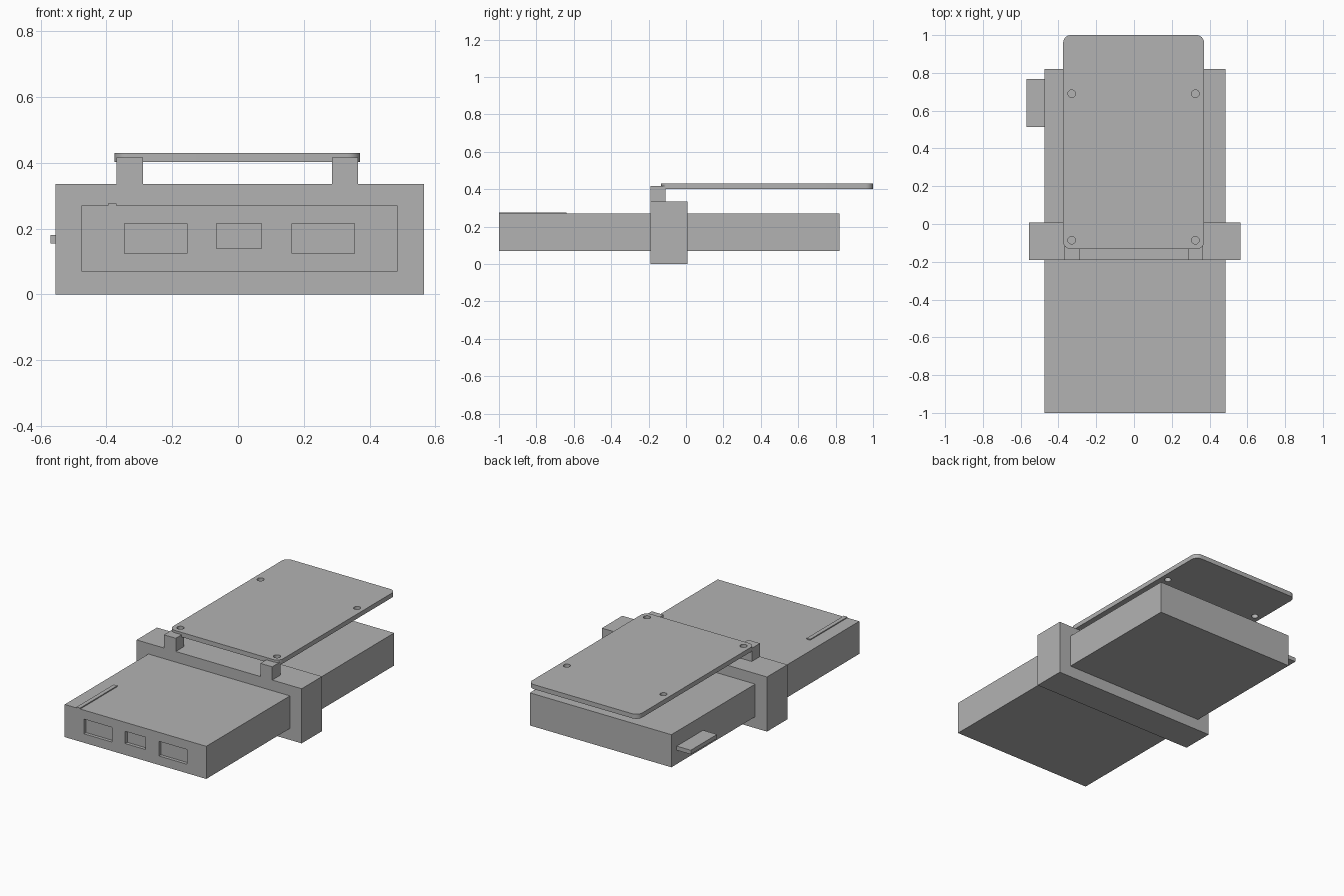
import bpy
import bmesh
from mathutils import Matrix, Vector

default_cube = bpy.data.objects.get("Cube")
if default_cube:
    bpy.data.objects.remove(default_cube, do_unlink=True)

GREY = (0.448, 0.448, 0.448, 1.0)
grey = bpy.data.materials.new("plain grey")
grey.use_nodes = True
grey.diffuse_color = GREY
grey.node_tree.nodes["Principled BSDF"].inputs["Base Color"].default_value = GREY


def add_object(name, bm):
    mesh = bpy.data.meshes.new(name)
    bm.to_mesh(mesh)
    bm.free()
    mesh.materials.append(grey)
    obj = bpy.data.objects.new(name, mesh)
    bpy.context.collection.objects.link(obj)
    return obj


def box(name, x, y, z, corner=0.0):
    """Box from (min, max) ranges, with optional rounded vertical edges."""
    low, high = Vector((x[0], y[0], z[0])), Vector((x[1], y[1], z[1]))
    bm = bmesh.new()
    bmesh.ops.create_cube(bm, size=1, matrix=Matrix.Translation((low + high) / 2)
                          @ Matrix.Diagonal((*(high - low), 1)))
    if corner:
        upright = [e for e in bm.edges
                   if abs(e.verts[0].co.z - e.verts[1].co.z) > 0.001]
        bmesh.ops.bevel(bm, geom=upright, offset=corner, offset_type='OFFSET',
                        segments=8, profile=0.5, affect='EDGES')
    return add_object(name, bm)


def peg(name, x, y, z, radius):
    bm = bmesh.new()
    bmesh.ops.create_cone(bm, cap_ends=True, segments=32, radius1=radius,
                          radius2=radius, depth=0.2,
                          matrix=Matrix.Translation((x, y, z)))
    return add_object(name, bm)


def activate(obj):
    bpy.ops.object.select_all(action='DESELECT')
    obj.select_set(True)
    bpy.context.view_layer.objects.active = obj


def cut(target, cutters):
    activate(target)
    for cutter in cutters:
        cutter.hide_render = True
        mod = target.modifiers.new("cut", 'BOOLEAN')
        mod.operation = 'DIFFERENCE'
        mod.solver = 'EXACT'
        mod.object = cutter
        bpy.ops.object.modifier_apply(modifier=mod.name)
        bpy.data.objects.remove(cutter, do_unlink=True)


# Main housing with three shallow front ports
housing = box("housing", (-0.475, 0.485), (-1.0, 0.82), (0.07, 0.27))
ports = [((-0.345, -0.155), (0.125, 0.215)),
         ((-0.065, 0.072), (0.14, 0.215)),
         ((0.164, 0.354), (0.125, 0.215))]
cut(housing, [box("port_cutter", x, (-1.1, -0.98), z) for x, z in ports])

# Raised strip on top and tab on the right side
box("top_strip", (-0.395, -0.37), (-1.0, -0.64), (0.265, 0.276))
box("side_tab", (-0.57, -0.47), (0.513, 0.768), (0.155, 0.18))

# Collar around the housing, carrying two posts
box("collar", (-0.555, 0.565), (-0.19, 0.008), (0.0, 0.335))
for side, x in (("right", -0.369), ("left", 0.285)):
    box(side + "_post", (x, x + 0.08), (-0.19, -0.11), (0.33, 0.416))

# Rounded top plate with four through holes
plate = box("top_plate", (-0.375, 0.371), (-0.133, 1.0), (0.402, 0.43), corner=0.04)
cut(plate, [peg("hole_cutter", x, y, 0.416, 0.02)
            for x in (-0.33, 0.325) for y in (-0.086, 0.69)])
activate(plate)
bpy.ops.object.shade_smooth_by_angle()
